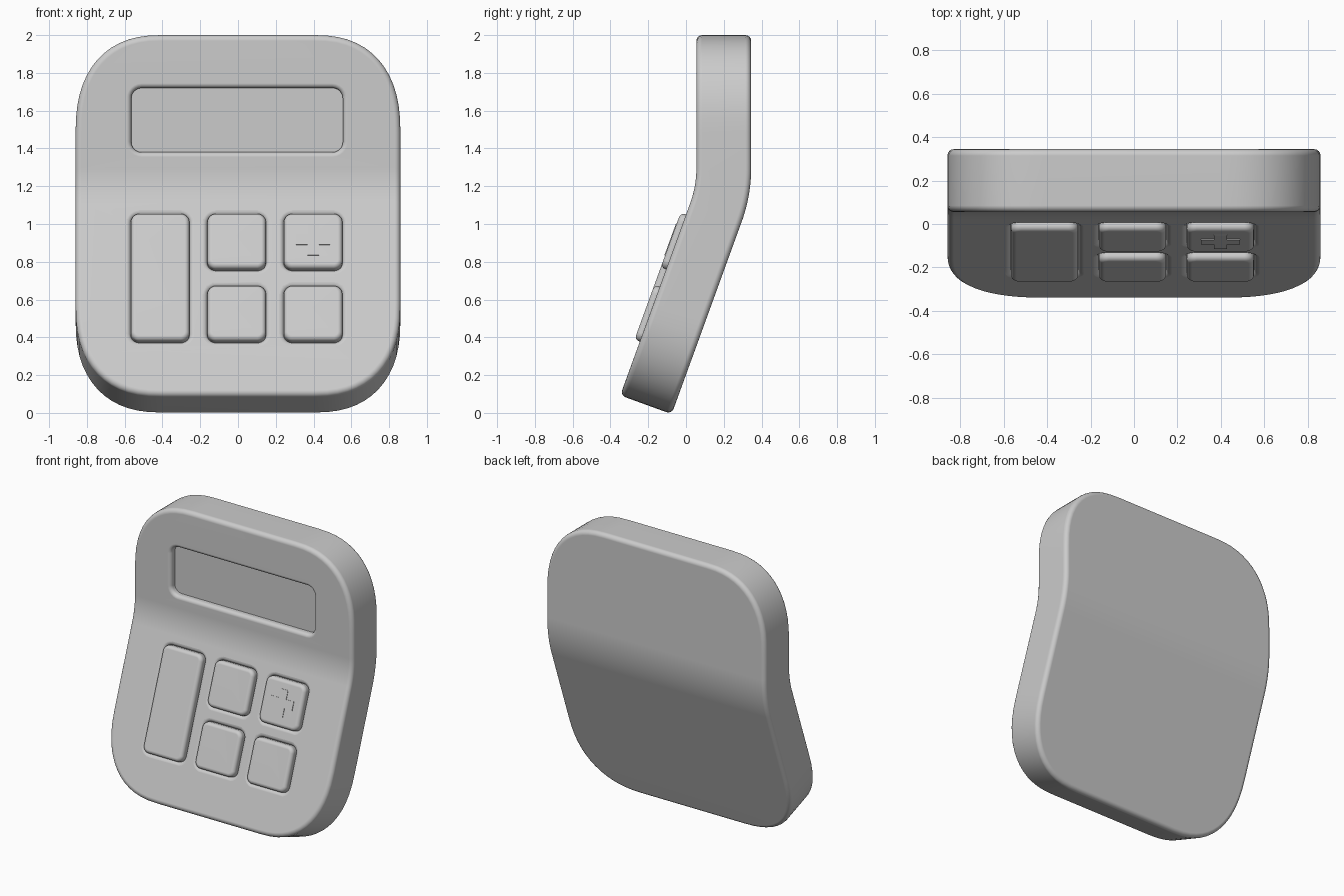
import bpy, bmesh, math

if "Cube" in bpy.data.objects:
    bpy.data.objects.remove(bpy.data.objects["Cube"])

TH = math.radians(20)      # tilt of the lower half
R = 0.68                   # bend radius of the mid surface
ZT = 1.295                 # height where the bend starts
L = R * TH                 # arc length of the bend
HALF = 0.145               # half thickness of the body


def warp(x, d, s):
    """Flat slab coordinates (across, depth, along) to the bent shape."""
    if s >= ZT:
        return (x, 0.2 + d, s)
    a = min((ZT - s) / R, TH)
    t = max(ZT - L - s, 0)
    return (x, 0.2 - R + (R + d) * math.cos(a) - t * math.sin(TH),
            ZT - (R + d) * math.sin(a) - t * math.cos(TH))


def outline(cx, cs, hx, hs, a, b, n, seg):
    """Rounded rectangle with superellipse corners a wide and b tall."""
    pts = []
    for k in range(4):
        sx, ss = [(1, 1), (-1, 1), (-1, -1), (1, -1)][k]
        for i in range(seg + 1):
            q = math.pi / 2 * i / seg
            if k % 2:
                q = math.pi / 2 - q
            c, v = max(math.cos(q), 0), max(math.sin(q), 0)
            pts.append((cx + sx * (hx - a + a * c ** (2 / n)),
                        cs + ss * (hs - b + b * v ** (2 / n))))
    return pts


def loft(bm, cx, cs, hx, hs, a, b, rings, n=2.0, seg=6):
    """Closed solid through rings of (outward offset, depth)."""
    loops = []
    for o, d in rings:
        pts = outline(cx, cs, hx + o, hs + o, a + o, b + o, n, seg)
        loops.append([bm.verts.new((x, d, s)) for x, s in pts])
    for lo, hi in zip(loops, loops[1:]):
        for i in range(len(lo)):
            j = (i + 1) % len(lo)
            bm.faces.new((lo[i], lo[j], hi[j], hi[i]))
    bm.faces.new(loops[0])
    bm.faces.new(loops[-1])


def finish(bm, name):
    bmesh.ops.recalc_face_normals(bm, faces=bm.faces)
    for v in bm.verts:
        v.co = warp(*v.co)
    me = bpy.data.meshes.new(name)
    bm.to_mesh(me)
    bm.free()
    ob = bpy.data.objects.new(name, me)
    bpy.context.collection.objects.link(ob)
    return ob


def activate(ob):
    bpy.ops.object.select_all(action='DESELECT')
    ob.select_set(True)
    bpy.context.view_layer.objects.active = ob


def smooth(ob):
    activate(ob)
    bpy.ops.object.shade_smooth_by_angle(angle=math.radians(35))
    m = ob.modifiers.new("weighted", 'WEIGHTED_NORMAL')
    m.keep_sharp = True


def round_edge(r, d, sign, steps=4):
    """Quarter round ending at depth d, on the side given by sign."""
    return [(-r + r * math.cos(math.pi / 2 * i / steps),
             d + sign * (-r + r * math.sin(math.pi / 2 * i / steps)))
            for i in range(steps + 1)]


# Body slab with rounded rim, sliced across the bend
TOP, BOTTOM = 2.0, -0.027
bm = bmesh.new()
rings = round_edge(0.03, -HALF, -1)[::-1] + round_edge(0.03, HALF, 1)
loft(bm, 0, (TOP + BOTTOM) / 2, 0.86, (TOP - BOTTOM) / 2, 0.46, 0.52, rings, 2.4, 14)
for i in range(13):
    bmesh.ops.bisect_plane(bm, geom=bm.verts[:] + bm.edges[:] + bm.faces[:],
                           plane_co=(0, 0, ZT - L * i / 12), plane_no=(0, 0, 1))
body = finish(bm, "body")

# Key layout: name, centre across, centre along, half height
KEYS = [("tall_key", -0.412, 0.634, 0.358),
        ("upper_middle_key", -0.007, 0.837, 0.155),
        ("upper_right_key", 0.398, 0.837, 0.155),
        ("lower_middle_key", -0.007, 0.431, 0.155),
        ("lower_right_key", 0.398, 0.431, 0.155)]
KW, KR = 0.155, 0.045

# Wells for the keys and the screen, each with a rounded lip
lip = [(0.025 - 0.025 * math.cos(math.pi / 2 * i / 4),
        -HALF + 0.025 - 0.025 * math.sin(math.pi / 2 * i / 4)) for i in range(5)]
well = [(0, -HALF + 0.045)] + lip + [(0.025, -HALF - 0.05)]
bm = bmesh.new()
for _, cx, cs, hs in KEYS:
    loft(bm, cx, cs, KW, hs, KR, KR, well)
loft(bm, -0.005, 1.55, 0.56, 0.17, 0.055, 0.055, well)
cutter = finish(bm, "well_cutter")
cutter.hide_render = True
activate(body)
cut = body.modifiers.new("wells", 'BOOLEAN')
cut.object = cutter
cut.operation = 'DIFFERENCE'
cut.solver = 'EXACT'
bpy.ops.object.modifier_apply(modifier=cut.name)
bpy.data.objects.remove(cutter)
smooth(body)

# Keys, standing slightly proud of the face
FACE = -HALF - 0.03
for name, cx, cs, hs in KEYS:
    bm = bmesh.new()
    loft(bm, cx, cs, KW, hs, KR, KR, [(0, -HALF + 0.05)] + round_edge(0.025, FACE, -1))
    smooth(finish(bm, name))

# Thin raised cross on the upper right key
bm = bmesh.new()
w, e = 0.03, 0.09
quarter = [(e, w), (w, w), (w, e)]
cross = []
for k in range(4):
    c, s = [(1, 0), (0, 1), (-1, 0), (0, -1)][k]
    cross += [(x * c - y * s, x * s + y * c) for x, y in [(e, -w), (e, w), (w, w)]]
base = bm.faces.new([bm.verts.new((0.398 + x, FACE + 0.01, 0.84 + y)) for x, y in cross])
ext = bmesh.ops.extrude_face_region(bm, geom=[base])
for v in [g for g in ext["geom"] if isinstance(g, bmesh.types.BMVert)]:
    v.co.y = FACE - 0.004
finish(bm, "cross_mark")
